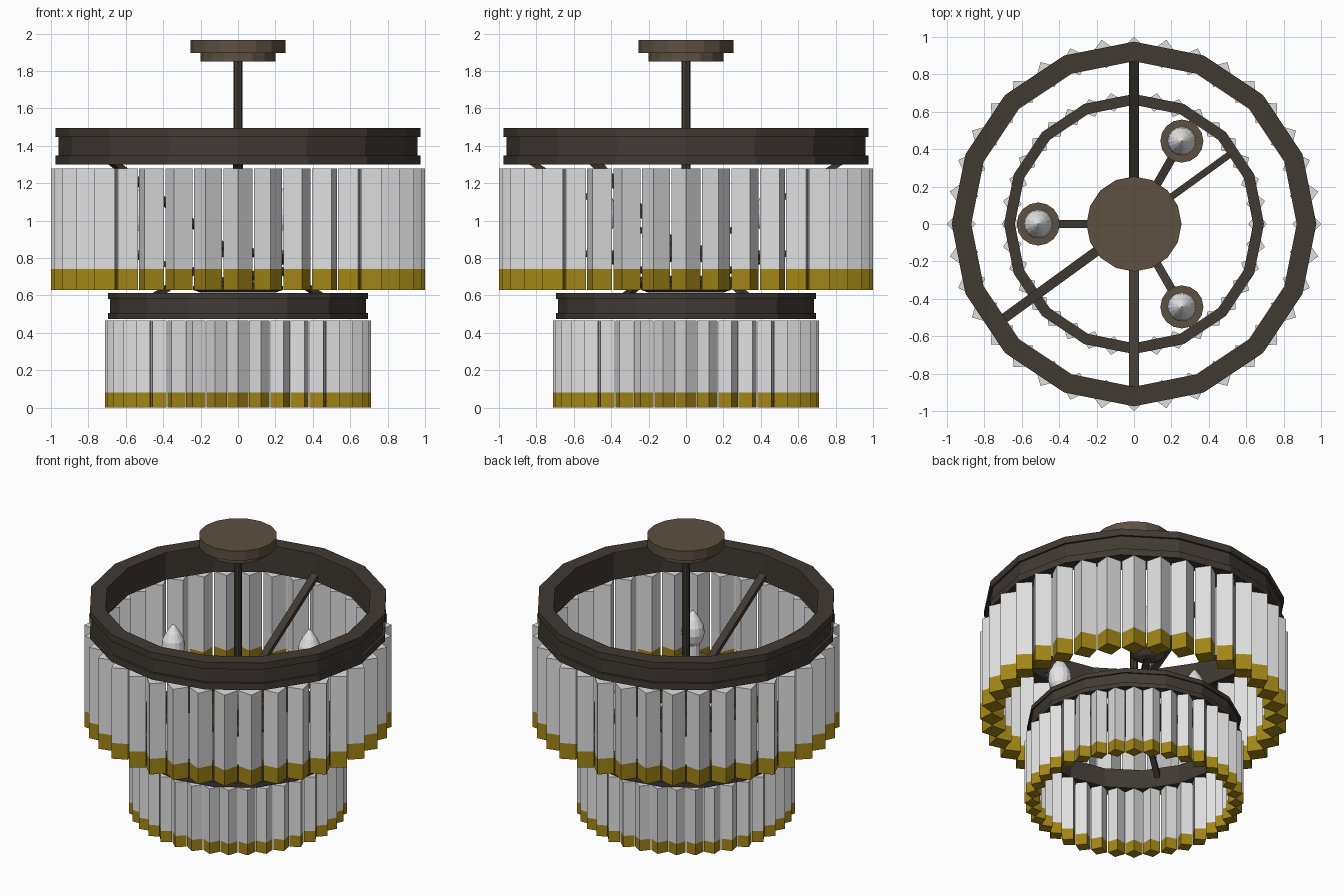
import bpy, bmesh, math
from mathutils import Vector

if "Cube" in bpy.data.objects:
    bpy.data.objects.remove(bpy.data.objects["Cube"])


def material(name, rgb):
    m = bpy.data.materials.new(name)
    m.diffuse_color = (*rgb, 1)
    m.use_nodes = True
    m.node_tree.nodes["Principled BSDF"].inputs["Base Color"].default_value = m.diffuse_color
    return m


DARK = material("dark_bronze", (0.052, 0.042, 0.034))
BRONZE = material("light_bronze", (0.107, 0.08, 0.052))
GOLD = material("gold", (0.36, 0.235, 0.008))
GLASS = material("clear_glass", (0.74, 0.74, 0.74))
WHITE = material("bulb_white", (0.8, 0.8, 0.8))


def finish(name, bm, *mats):
    bmesh.ops.recalc_face_normals(bm, faces=bm.faces)
    me = bpy.data.meshes.new(name)
    bm.to_mesh(me)
    bm.free()
    for m in mats:
        me.materials.append(m)
    ob = bpy.data.objects.new(name, me)
    bpy.context.collection.objects.link(ob)
    return ob


def lathe(name, profile, sides, mat, centre=(0, 0), closed=False):
    """Spin (radius, z) points around a vertical axis; open profiles are capped."""
    bm = bmesh.new()
    rows = []
    for r, z in profile:
        rows.append([bm.verts.new((centre[0] + r * math.cos(2 * math.pi * i / sides),
                                   centre[1] + r * math.sin(2 * math.pi * i / sides), z))
                     for i in range(sides)])
    pairs = list(zip(rows, rows[1:]))
    if closed:
        pairs.append((rows[-1], rows[0]))
    else:
        bm.faces.new(rows[0])
        bm.faces.new(rows[-1])
    for a, b in pairs:
        for i in range(sides):
            j = (i + 1) % sides
            bm.faces.new((a[i], a[j], b[j], b[i]))
    return finish(name, bm, mat)


def bar(name, p, q, width, height, mat):
    """Rectangular bar between two points."""
    p, q = Vector(p), Vector(q)
    d = (q - p).normalized()
    side = d.cross(Vector((0, 0, 1))).normalized()
    up = side.cross(d)
    bm = bmesh.new()
    ends = []
    for c in (p, q):
        ends.append([bm.verts.new(c + side * sx * width / 2 + up * sy * height / 2)
                     for sx, sy in ((-1, -1), (1, -1), (1, 1), (-1, 1))])
    bm.faces.new(ends[0])
    bm.faces.new(ends[1])
    for i in range(4):
        j = (i + 1) % 4
        bm.faces.new((ends[0][i], ends[0][j], ends[1][j], ends[1][i]))
    return finish(name, bm, mat)


def polar(deg, r, z):
    a = math.radians(deg)
    return (r * math.cos(a), r * math.sin(a), z)


def crystals(name, count, r, radial, tangent, z0, z_gold, z1):
    """Ring of diamond-section glass prisms with gold lower ends."""
    bm = bmesh.new()
    for k in range(count):
        a = 2 * math.pi * k / count
        out = Vector((math.cos(a), math.sin(a), 0))
        tan = Vector((-math.sin(a), math.cos(a), 0))
        corners = [out * (r + radial), out * r + tan * tangent,
                   out * (r - radial), out * r - tan * tangent]
        rows = [[bm.verts.new(c + Vector((0, 0, z))) for c in corners]
                for z in (z0, z_gold, z1)]
        bm.faces.new(rows[0]).material_index = 1
        bm.faces.new(rows[2])
        for level in (0, 1):
            for i in range(4):
                j = (i + 1) % 4
                f = bm.faces.new((rows[level][i], rows[level][j],
                                  rows[level + 1][j], rows[level + 1][i]))
                f.material_index = 1 - level
    return finish(name, bm, GLASS, GOLD)


def band(name, r_in, r_mid, r_out, z0, z1, lip):
    """Sixteen-sided hoop with a raised lip at top and bottom."""
    lathe(name, [(r_in, z0), (r_out, z0), (r_out, z0 + lip), (r_mid, z0 + lip),
                 (r_mid, z1 - lip), (r_out, z1 - lip), (r_out, z1), (r_in, z1)],
          16, DARK, closed=True)


# Hoops and their hanging prisms
band("upper_hoop", 0.87, 0.96, 0.975, 1.30, 1.495, 0.048)
band("lower_hoop", 0.637, 0.685, 0.695, 0.475, 0.612, 0.032)
crystals("upper_crystals", 36, 0.923, 0.077, 0.077, 0.63, 0.742, 1.28)
crystals("lower_crystals", 36, 0.66, 0.05, 0.0555, 0.0, 0.08, 0.465)

# Ceiling canopy, stem and hub
lathe("canopy", [(0.2, 1.85), (0.2, 1.895), (0.254, 1.895), (0.254, 1.965)], 16, BRONZE)
lathe("stem", [(0.025, 0.63), (0.025, 1.85)], 8, DARK)
lathe("hub", [(0.2, 0.615), (0.24, 0.63), (0.24, 0.65), (0.05, 0.68)], 16, DARK)

# Sloping arms that carry the hoops
for deg in (90, 216, 270):
    bar(f"upper_arm_{deg}", polar(deg, 0.0, 0.80), polar(deg, 0.89, 1.35), 0.052, 0.03, DARK)
for deg in (36, 216):
    bar(f"lower_arm_{deg}", polar(deg, 0.0, 0.88), polar(deg, 0.64, 0.55), 0.036, 0.03, DARK)

# Candle lights
for deg in (60, 180, 300):
    x, y, _ = polar(deg, 0.512, 0)
    bar(f"candle_arm_{deg}", polar(deg, 0.0, 0.66), polar(deg, 0.51, 0.80), 0.045, 0.03, DARK)
    lathe(f"candle_dish_{deg}", [(0.06, 0.79), (0.115, 0.82), (0.115, 0.84)], 16, BRONZE, (x, y))
    lathe(f"candle_sleeve_{deg}", [(0.045, 0.84), (0.045, 0.96)], 12, WHITE, (x, y))
    lathe(f"bulb_{deg}", [(0.04, 0.94), (0.066, 0.98), (0.077, 1.03), (0.07, 1.08),
                          (0.045, 1.13), (0.018, 1.17), (0.002, 1.19)], 16, WHITE, (x, y))
